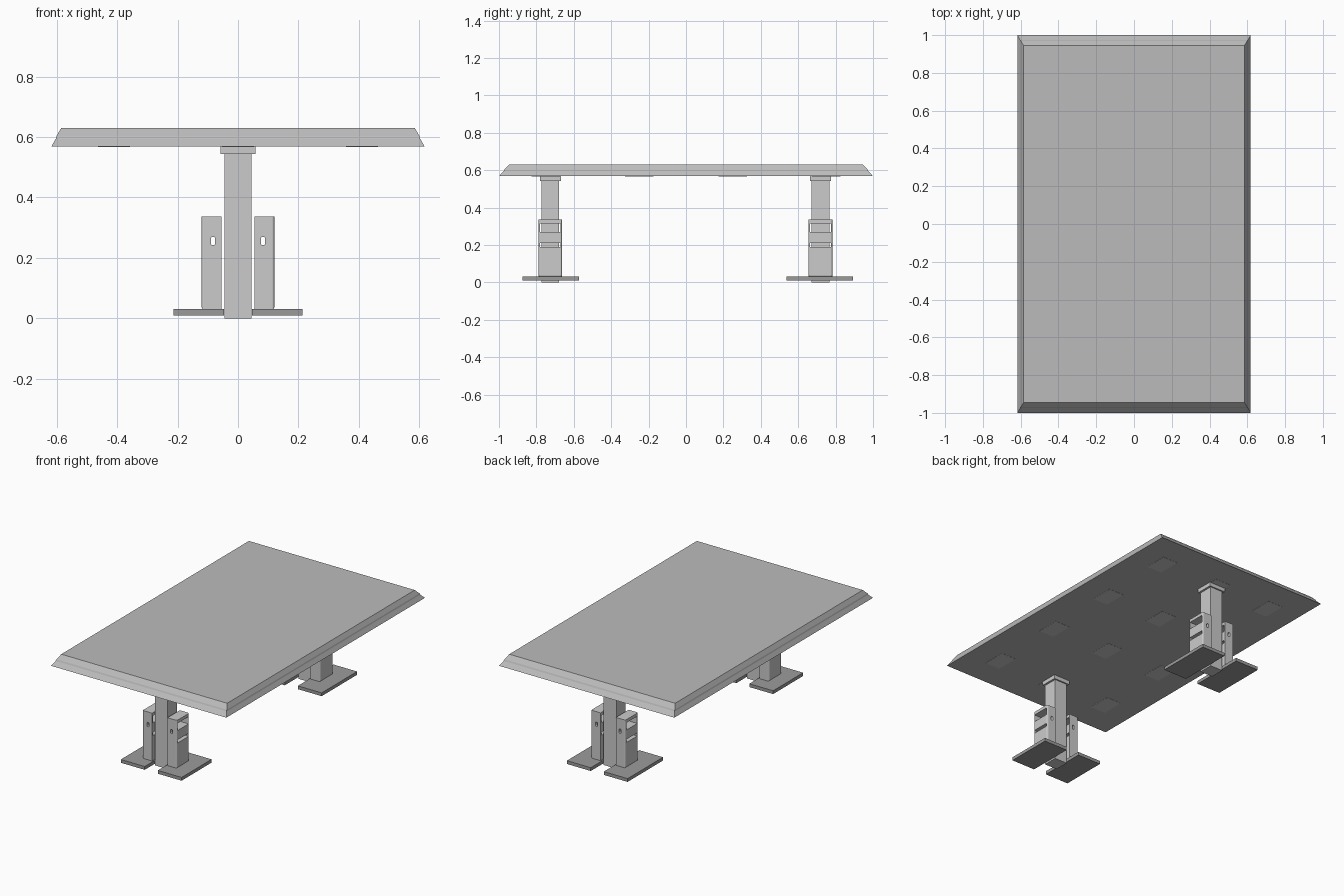
import bpy, bmesh
from mathutils import Matrix, Vector

if "Cube" in bpy.data.objects:
    bpy.data.objects.remove(bpy.data.objects["Cube"])


def grey(name, v):
    m = bpy.data.materials.new(name)
    m.diffuse_color = (v, v, v, 1)
    m.use_nodes = True
    m.node_tree.nodes["Principled BSDF"].inputs["Base Color"].default_value = m.diffuse_color
    return m


MID, LIGHT, DARK = grey("mid_grey", 0.5), grey("light_grey", 0.65), grey("dark_grey", 0.33)


def finish(bm, name, mat):
    bmesh.ops.recalc_face_normals(bm, faces=bm.faces)
    me = bpy.data.meshes.new(name)
    bm.to_mesh(me)
    bm.free()
    ob = bpy.data.objects.new(name, me)
    bpy.context.collection.objects.link(ob)
    me.materials.append(mat)
    return ob


def box_bm(x, y, z):
    bm = bmesh.new()
    c = Vector((sum(x) / 2, sum(y) / 2, sum(z) / 2))
    s = (abs(x[1] - x[0]), y[1] - y[0], z[1] - z[0], 1)
    bmesh.ops.create_cube(bm, size=1, matrix=Matrix.Translation(c) @ Matrix.Diagonal(s))
    return bm


def box(name, x, y, z, mat):
    return finish(box_bm(x, y, z), name, mat)


def cut(ob, cutter):
    cutter.hide_render = True
    cutter.hide_set(True)
    m = ob.modifiers.new("cut", 'BOOLEAN')
    m.operation, m.solver, m.object = 'DIFFERENCE', 'EXACT', cutter
    dg = bpy.context.evaluated_depsgraph_get()
    me = bpy.data.meshes.new_from_object(ob.evaluated_get(dg))
    ob.modifiers.clear()
    ob.data = me
    bpy.data.objects.remove(cutter)


# Table top: sloped edge with a narrow flat band half way up
bm = bmesh.new()
rings = []
for z, f in [(0.568, 0), (0.594, 0.45), (0.603, 0.53), (0.63, 1)]:
    x, y = 0.618 - 0.033 * f, 1 - 0.055 * f
    rings.append([bm.verts.new((sx * x, sy * y, z))
                  for sx, sy in ((-1, -1), (1, -1), (1, 1), (-1, 1))])
for a, b in zip(rings, rings[1:]):
    for i in range(4):
        j = (i + 1) % 4
        bm.faces.new((a[i], a[j], b[j], b[i]))
bm.faces.new(rings[0])
bm.faces.new(rings[-1])
finish(bm, "table_top", MID)

# Flush pads in a grid on the underside
for x in (-0.41, 0, 0.41):
    for y in (-0.75, -0.25, 0.25, 0.75):
        box("underside_pad", (x - 0.053, x + 0.053), (y - 0.075, y + 0.075), (0.567, 0.569), LIGHT)


def housing(label, side, yc, hw):
    """Upright box with rounded outer edges, two windows and an oval slot."""
    bm = box_bm((side * 0.054, side * 0.121), (yc - hw, yc + hw), (0.03, 0.336))
    edges = [e for e in bm.edges
             if all(abs(v.co.x) > 0.1 for v in e.verts)
             and not all(v.co.z > 0.3 for v in e.verts)]
    bmesh.ops.bevel(bm, geom=edges, offset=0.009, segments=3, profile=0.5, affect='EDGES')
    ob = finish(bm, label + "_housing", LIGHT)
    # windows through the box
    for z in ((0.27, 0.316), (0.19, 0.21)):
        cut(ob, box("cutter", (side * 0.03, side * 0.15), (yc - 0.055, yc + 0.055), z, LIGHT))
    # small rounded slot in the front and back walls
    bm = box_bm((side * 0.076, side * 0.09), (yc - 0.1, yc + 0.1), (0.242, 0.269))
    long_edges = [e for e in bm.edges if abs(e.verts[0].co.y - e.verts[1].co.y) > 0.1]
    bmesh.ops.bevel(bm, geom=long_edges, offset=0.005, segments=3, profile=0.5, affect='EDGES')
    slot = finish(bm, "cutter", LIGHT)
    cut(ob, slot)


# Legs: column, cap, paired housings and foot plates
for label, yc, hw, plate in (("front_leg", -0.7255, 0.0625, (-0.874, -0.572)),
                             ("back_leg", 0.719, 0.064, (0.537, 0.894))):
    box(label + "_column", (-0.045, 0.045), (yc - 0.047, yc + 0.047), (0, 0.56), LIGHT)
    box(label + "_cap", (-0.058, 0.058), (yc - 0.056, yc + 0.056), (0.543, 0.568), LIGHT)
    for side, sn in ((-1, "_left"), (1, "_right")):
        box(label + sn + "_foot_plate", (side * 0.046, side * 0.214), plate, (0.01, 0.031), DARK)
        housing(label + sn, side, yc, hw)
